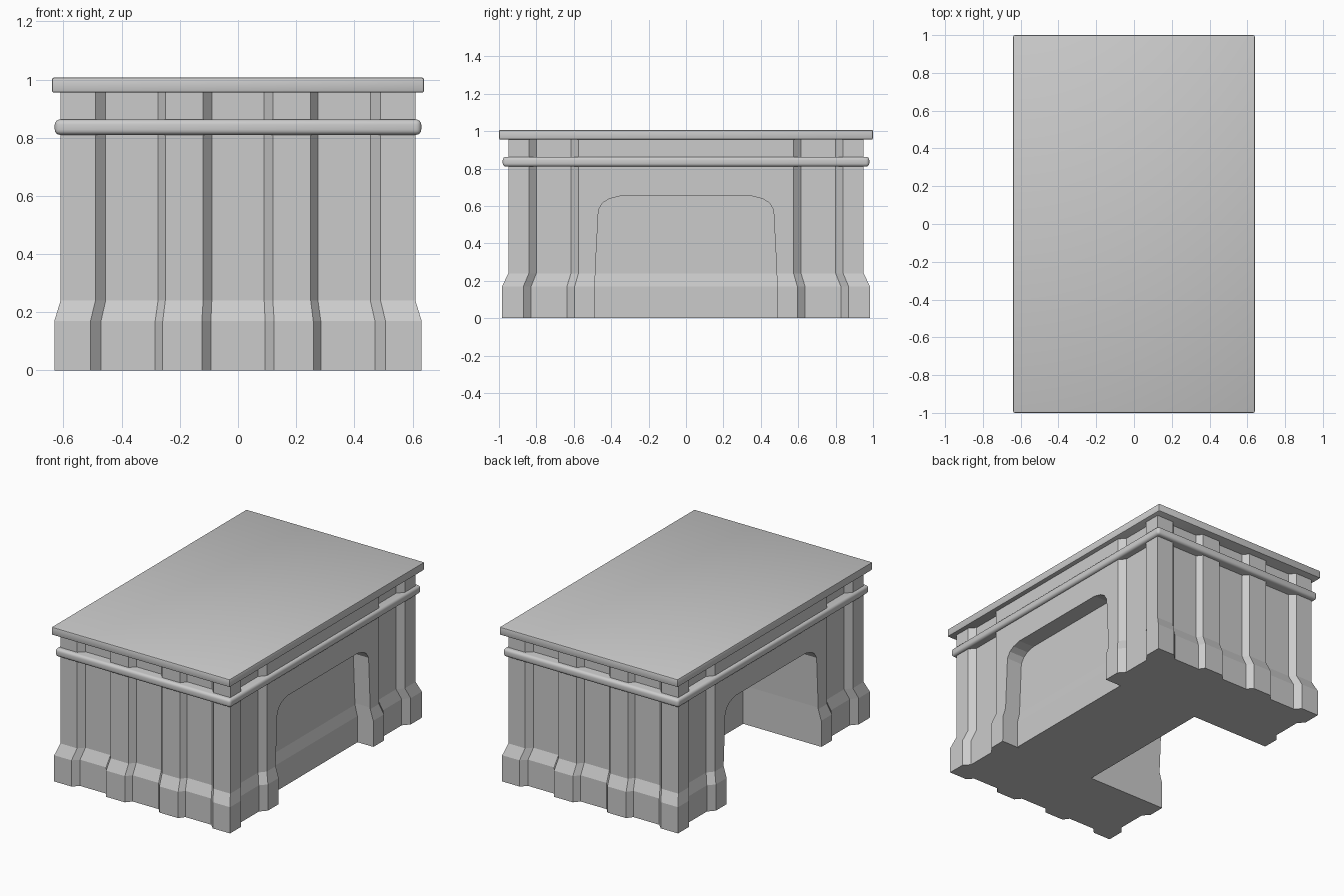
import bpy
import bmesh

cube = bpy.data.objects.get("Cube")
if cube:
    bpy.data.objects.remove(cube, do_unlink=True)

HALF_X, HALF_Y = 0.61, 0.95      # body half sizes
STEP = 0.035                     # depth of the sunken strips
FLARE = 1.035                    # plinth outline scale

grey = bpy.data.materials.new("stone_grey")
grey.use_nodes = True
colour = (0.6, 0.6, 0.6, 1)
grey.diffuse_color = colour
grey.node_tree.nodes["Principled BSDF"].inputs["Base Color"].default_value = colour


def make_object(name, bm):
    bmesh.ops.recalc_face_normals(bm, faces=bm.faces)
    mesh = bpy.data.meshes.new(name)
    bm.to_mesh(mesh)
    bm.free()
    mesh.materials.append(grey)
    obj = bpy.data.objects.new(name, mesh)
    bpy.context.collection.objects.link(obj)
    return obj


def loft(name, rings):
    """Skin a stack of matching closed rings and cap both ends."""
    bm = bmesh.new()
    loops = [[bm.verts.new(p) for p in ring] for ring in rings]
    n = len(loops[0])
    for low, high in zip(loops, loops[1:]):
        for i in range(n):
            j = (i + 1) % n
            bm.faces.new((low[i], low[j], high[j], high[i]))
    bm.faces.new(loops[0][::-1])
    bm.faces.new(loops[-1])
    return make_object(name, bm)


def slab(name, half_x, half_y, low, high, radius, segments):
    """Box with rounded edges."""
    bm = bmesh.new()
    bmesh.ops.create_cube(bm, size=1)
    for v in bm.verts:
        v.co.x *= 2 * half_x
        v.co.y *= 2 * half_y
        v.co.z = high if v.co.z > 0 else low
    bmesh.ops.bevel(bm, geom=bm.edges[:], offset=radius, segments=segments,
                    profile=0.5, affect='EDGES')
    obj = make_object(name, bm)
    bpy.ops.object.select_all(action='DESELECT')
    obj.select_set(True)
    bpy.context.view_layer.objects.active = obj
    bpy.ops.object.shade_smooth_by_angle(angle=0.7)
    return obj


# Plan outline: half of each side as (distance from middle, sunken or not)
end_half = [(0.09, 1), (0.12, 0), (0.25, 0), (0.275, 1), (0.455, 1), (0.49, 0)]
side_half = [(0.575, 0), (0.615, 1), (0.80, 1), (0.84, 0)]


def full_side(half):
    return [(-t, d) for t, d in reversed(half)] + half


ends, sides = full_side(end_half), full_side(side_half)
outline = [(-HALF_X, -HALF_Y)]
outline += [(t, -HALF_Y + d * STEP) for t, d in ends]
outline += [(HALF_X, -HALF_Y)]
outline += [(HALF_X - d * STEP, t) for t, d in sides]
outline += [(-x, -y) for x, y in outline]

# Body with flared plinth
levels = [(0, FLARE), (0.17, FLARE), (0.24, 1), (0.96, 1)]
body = loft("desk_body", [[(x * s, y * s, z) for x, y in outline] for z, s in levels])

# Kneehole opening profile (y, z)
arch_half = [(0.488, -0.1), (0.485, 0.25), (0.468, 0.58), (0.445, 0.617),
             (0.41, 0.638), (0.355, 0.652)]
arch = arch_half + [(-y, z) for y, z in reversed(arch_half)]


def cut_kneehole(name, inner, outer):
    cutter = loft(name, [[(x, y, z) for y, z in arch] for x in (inner, outer)])
    cutter.hide_render = True
    mod = body.modifiers.new(name, 'BOOLEAN')
    mod.operation = 'DIFFERENCE'
    mod.solver = 'EXACT'
    mod.object = cutter
    bpy.ops.object.select_all(action='DESELECT')
    body.select_set(True)
    bpy.context.view_layer.objects.active = body
    bpy.ops.object.modifier_apply(modifier=mod.name)
    bpy.data.objects.remove(cutter, do_unlink=True)


cut_kneehole("deep_kneehole_cutter", -0.07, -0.8)
cut_kneehole("front_recess_cutter", 0.5, 0.8)

# Sloped skirt at the foot of the shallow recess panel
skirt = [(0.45, 0), (0.517, 0), (0.517, 0.17), (0.5, 0.24), (0.45, 0.24)]
loft("recess_skirt", [[(x, y, z) for x, z in skirt] for y in (-0.486, 0.486)])

# Rounded moulding and table top
slab("waist_moulding", 0.63, 0.98, 0.81, 0.863, 0.018, 4)
slab("desk_top", 0.64, 1.0, 0.955, 1.007, 0.008, 2)
